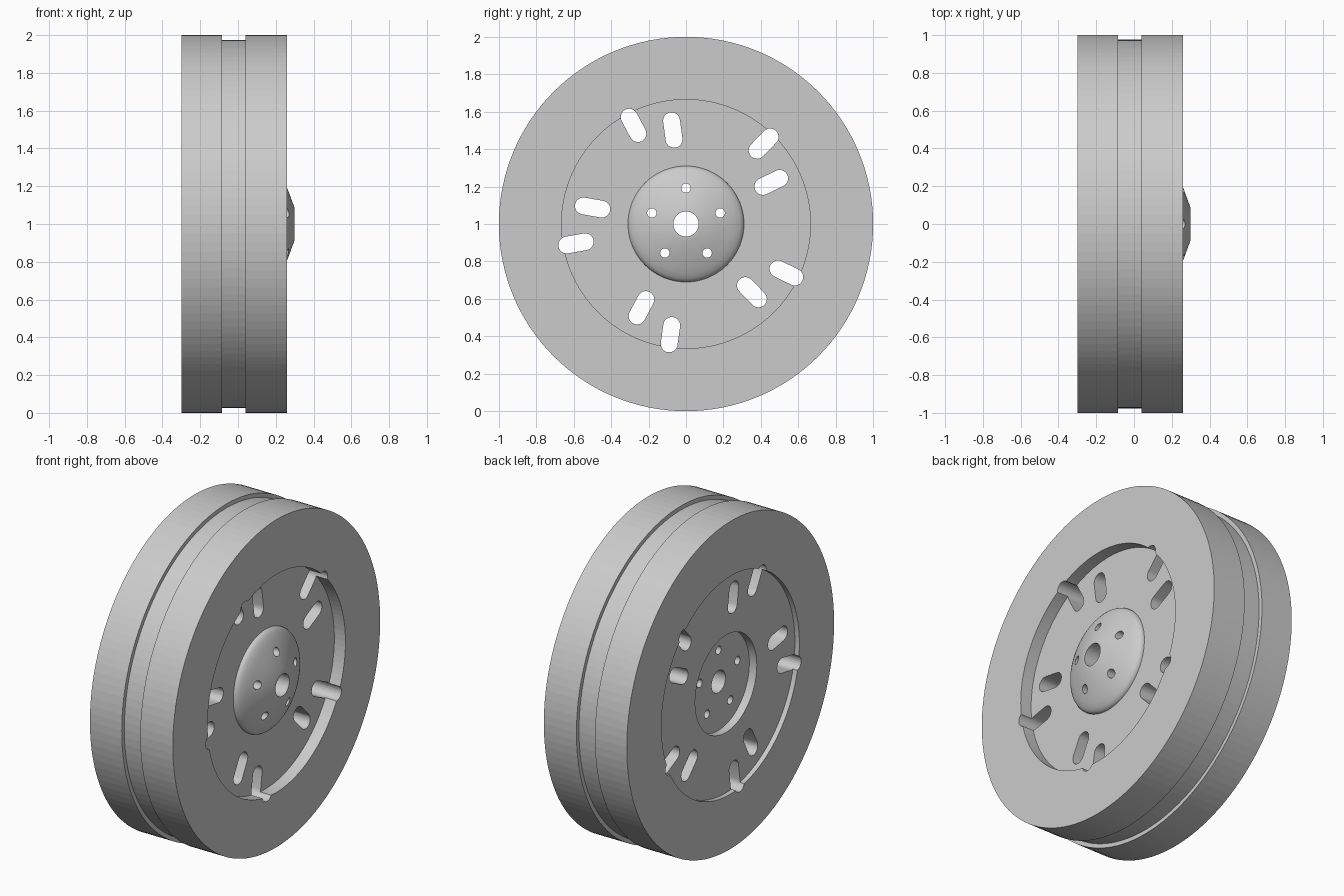
import bpy, bmesh
from math import sin, cos, pi, radians

cube = bpy.data.objects.get("Cube")
if cube:
    bpy.data.objects.remove(cube, do_unlink=True)

grey = bpy.data.materials.new("light grey")
grey.use_nodes = True
colour = (0.6, 0.6, 0.6, 1)
grey.diffuse_color = colour
grey.node_tree.nodes["Principled BSDF"].inputs["Base Color"].default_value = colour

AXLE = 1.0      # height of the wheel axis
SIDES = 128


def make_object(name, bm):
    bmesh.ops.recalc_face_normals(bm, faces=bm.faces)
    mesh = bpy.data.meshes.new(name)
    bm.to_mesh(mesh)
    bm.free()
    mesh.materials.append(grey)
    obj = bpy.data.objects.new(name, mesh)
    bpy.context.collection.objects.link(obj)
    return obj


def lathe(name, profile):
    """Turn a closed (x, radius) profile around the axle."""
    bm = bmesh.new()
    rings = []
    for i in range(SIDES):
        a = 2 * pi * i / SIDES
        rings.append([bm.verts.new((x, r * sin(a), AXLE + r * cos(a))) for x, r in profile])
    n = len(profile)
    for i, ring in enumerate(rings):
        after = rings[(i + 1) % SIDES]
        for j in range(n):
            k = (j + 1) % n
            bm.faces.new((ring[j], ring[k], after[k], after[j]))
    return make_object(name, bm)


def add_pill(bm, radius, angle, half_length, width, steps=12):
    """Add a prism along x with a radially stretched round outline."""
    outline = []
    for side in (1, -1):
        for i in range(steps + 1 if half_length else steps):
            a = -pi / 2 + pi * i / steps + (0 if side > 0 else pi)
            u = radius + side * half_length + width * cos(a)
            v = width * sin(a)
            outline.append((u * cos(angle) - v * sin(angle),
                            u * sin(angle) + v * cos(angle)))
    ends = [[bm.verts.new((x, y, AXLE + z)) for y, z in outline] for x in (-0.5, 0.5)]
    n = len(outline)
    bm.faces.new(ends[0])
    bm.faces.new(ends[1])
    for i in range(n):
        j = (i + 1) % n
        bm.faces.new((ends[0][i], ends[0][j], ends[1][j], ends[1][i]))


def cut(obj, cutter):
    mod = obj.modifiers.new("holes", "BOOLEAN")
    mod.operation = "DIFFERENCE"
    mod.solver = "EXACT"
    mod.object = cutter
    bpy.context.view_layer.objects.active = obj
    bpy.ops.object.modifier_apply(modifier=mod.name)


# Tyre with a shallow groove around the tread
tyre = lathe("tyre", [
    (-0.30, 0.665), (-0.30, 1.0), (-0.085, 1.0), (-0.085, 0.975),
    (0.04, 0.975), (0.04, 1.0), (0.26, 1.0), (0.26, 0.665)])

# Wheel disc with a domed hub outside and a round pocket inside
dome = [(0.185, 0.31), (0.195, 0.309), (0.206, 0.303), (0.217, 0.29),
        (0.231, 0.265), (0.246, 0.23), (0.261, 0.19), (0.298, 0.09), (0.30, 0.067)]
wheel_disc = lathe("wheel_disc", [
    (-0.22, 0.067), (-0.22, 0.297), (-0.27, 0.297), (-0.27, 0.665),
    (0.185, 0.665)] + dome)

# Five pairs of slots and five bolt holes
bm = bmesh.new()
for i in range(5):
    turn = radians(72 * i)
    add_pill(bm, 0.597, turn + radians(118), 0.05, 0.045)
    add_pill(bm, 0.507, turn + radians(98), 0.05, 0.045)
    add_pill(bm, 0.192, turn + radians(90), 0, 0.025)
cutter = make_object("hole_cutter", bm)
cutter.hide_render = True

for part in (tyre, wheel_disc):
    cut(part, cutter)
bpy.data.objects.remove(cutter, do_unlink=True)

# Smooth the dome and the holes, keep the rims sharp
bpy.ops.object.select_all(action="DESELECT")
wheel_disc.select_set(True)
bpy.context.view_layer.objects.active = wheel_disc
bpy.ops.object.shade_smooth_by_angle(angle=radians(30))
